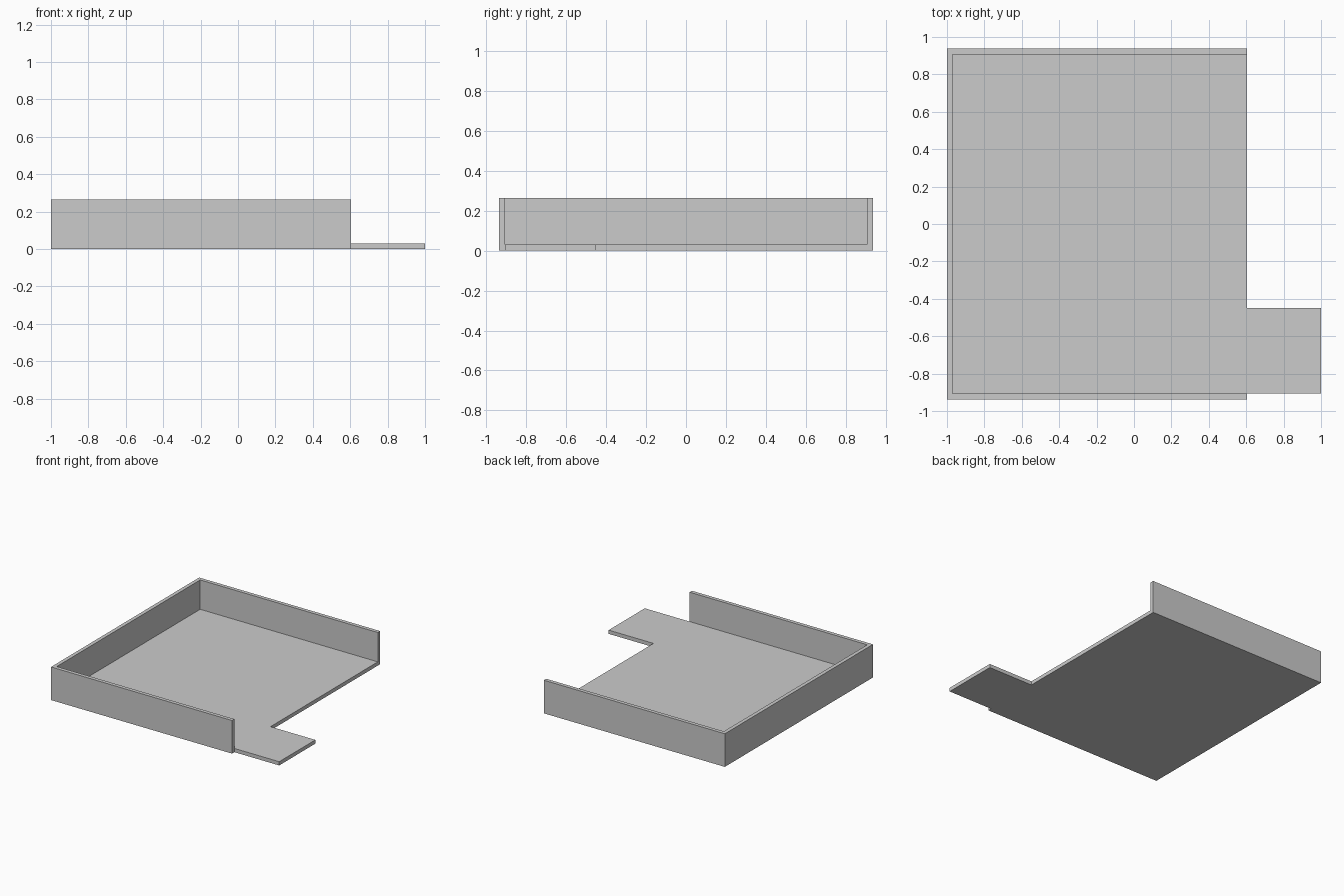
import bpy
import bmesh

if "Cube" in bpy.data.objects:
    bpy.data.objects.remove(bpy.data.objects["Cube"])

END = 0.603               # open end of the side walls
OUT, INN = 0.937, 0.907   # outer / inner half width
BACK, BACK_IN = -1.0, -0.97
FLOOR, TOP = 0.03, 0.265

bm = bmesh.new()
cache = {}


def vert(p, z):
    key = (p[0], p[1], z)
    if key not in cache:
        cache[key] = bm.verts.new(key)
    return cache[key]


def cap(outline, z):
    bm.faces.new([vert(p, z) for p in outline])


def sides(outline, z0, z1):
    for a, b in zip(outline, outline[1:] + outline[:1]):
        bm.faces.new([vert(a, z0), vert(b, z0), vert(b, z1), vert(a, z1)])


# Outlines: tab corners, inner floor with tab, U-shaped wall, whole footprint
tab = [(END, -INN), (1, -INN), (1, -0.45), (END, -0.45)]
floor = [(BACK_IN, -INN)] + tab + [(END, INN), (BACK_IN, INN)]
wall = [(BACK, -OUT), (END, -OUT), (END, -INN), (BACK_IN, -INN),
        (BACK_IN, INN), (END, INN), (END, OUT), (BACK, OUT)]
footprint = [(BACK, -OUT), (END, -OUT)] + tab + [(END, INN), (END, OUT), (BACK, OUT)]

# Floor plate
cap(footprint, 0)
sides(footprint, 0, FLOOR)
cap(floor, FLOOR)

# Walls on three sides
sides(wall, FLOOR, TOP)
cap(wall, TOP)

# Merge coplanar faces and tidy normals
bmesh.ops.recalc_face_normals(bm, faces=bm.faces[:])
bmesh.ops.dissolve_limit(bm, angle_limit=0.01, verts=bm.verts[:], edges=bm.edges[:])

mesh = bpy.data.meshes.new("open_tray")
bm.to_mesh(mesh)
bm.free()
tray = bpy.data.objects.new("open_tray", mesh)
bpy.context.collection.objects.link(tray)
